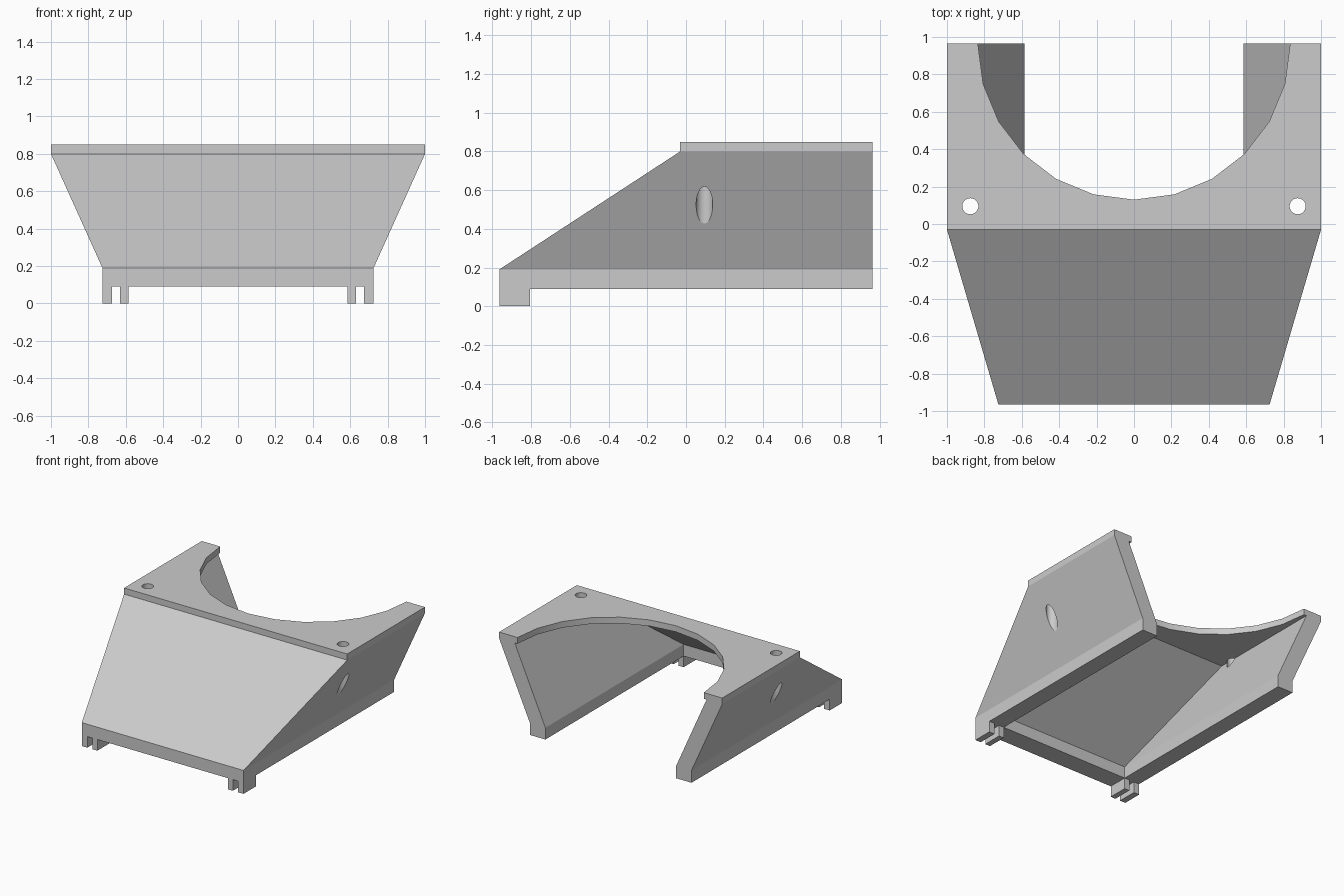
import bpy, bmesh, math
from mathutils import Matrix

cube = bpy.data.objects.get("Cube")
if cube:
    bpy.data.objects.remove(cube, do_unlink=True)

grey = bpy.data.materials.new("light_grey")
grey.use_nodes = True
COLOUR = (0.6, 0.6, 0.6, 1)
grey.diffuse_color = COLOUR
grey.node_tree.nodes["Principled BSDF"].inputs["Base Color"].default_value = COLOUR

BACK = 0.965


def finish(name, bm):
    bmesh.ops.recalc_face_normals(bm, faces=bm.faces)
    mesh = bpy.data.meshes.new(name)
    bm.to_mesh(mesh)
    bm.free()
    mesh.materials.append(grey)
    obj = bpy.data.objects.new(name, mesh)
    bpy.context.collection.objects.link(obj)
    return obj


def loft(name, levels, back):
    """Stack of rectangles: (height, half width, front y), sharing one back y."""
    bm = bmesh.new()
    rings = [[bm.verts.new(p) for p in ((-w, f, z), (w, f, z), (w, back, z), (-w, back, z))]
             for z, w, f in levels]
    bm.faces.new(rings[0])
    bm.faces.new(rings[-1])
    for low, high in zip(rings, rings[1:]):
        for i in range(4):
            j = (i + 1) % 4
            bm.faces.new((low[i], low[j], high[j], high[i]))
    return finish(name, bm)


def cylinder(name, x, y, radius, z0, z1, sides):
    bm = bmesh.new()
    bmesh.ops.create_cone(bm, cap_ends=True, segments=sides, radius1=radius, radius2=radius,
                          depth=z1 - z0, matrix=Matrix.Translation((x, y, (z0 + z1) / 2)))
    return finish(name, bm)


def box(name, x0, x1, y0, y1, z0, z1):
    bm = bmesh.new()
    bmesh.ops.create_cube(bm, size=1)
    for v in bm.verts:
        v.co = (x1 if v.co.x > 0 else x0, y1 if v.co.y > 0 else y0, z1 if v.co.z > 0 else z0)
    return finish(name, bm)


def cut(target, cutter):
    cutter.hide_render = True
    mod = target.modifiers.new("cut", "BOOLEAN")
    mod.operation = "DIFFERENCE"
    mod.solver = "EXACT"
    mod.object = cutter
    bpy.context.view_layer.objects.active = target
    bpy.ops.object.modifier_apply(modifier=mod.name)
    bpy.data.objects.remove(cutter, do_unlink=True)


# Flared housing: straight skirt, sloped front and sides, flat top plate
housing = loft("housing", [(0.09, 0.725, -BACK), (0.19, 0.725, -BACK),
                           (0.80, 1.0, -0.03), (0.85, 1.0, -0.03)], BACK)

# Hollow inside, open at the bottom and back
cut(housing, loft("cavity", [(0, 0.585, -0.805), (0.185, 0.585, -0.805),
                             (0.80, 0.86, -0.012)], 1.2))

# Round notch in the top plate
cut(housing, cylinder("notch", 0, BACK, 0.835, 0.785, 1.0, 24))

# Vertical screw holes that leave through the sloped sides
for side in (-1, 1):
    cut(housing, cylinder("screw_hole", side * 0.875, 0.095, 0.043, 0.3, 1.0, 24))

# Pairs of prongs under the front corners
for side, label in ((-1, "right"), (1, "left")):
    for inner, outer, place in ((0.585, 0.63, "inner"), (0.675, 0.725, "outer")):
        xs = sorted((side * inner, side * outer))
        box(f"{label}_{place}_prong", *xs, -BACK, -0.805, 0, 0.09)

# Smooth only the bores; every real corner stays sharp
bpy.ops.object.select_all(action="DESELECT")
housing.select_set(True)
bpy.context.view_layer.objects.active = housing
bpy.ops.object.shade_smooth_by_angle(angle=math.radians(16))
